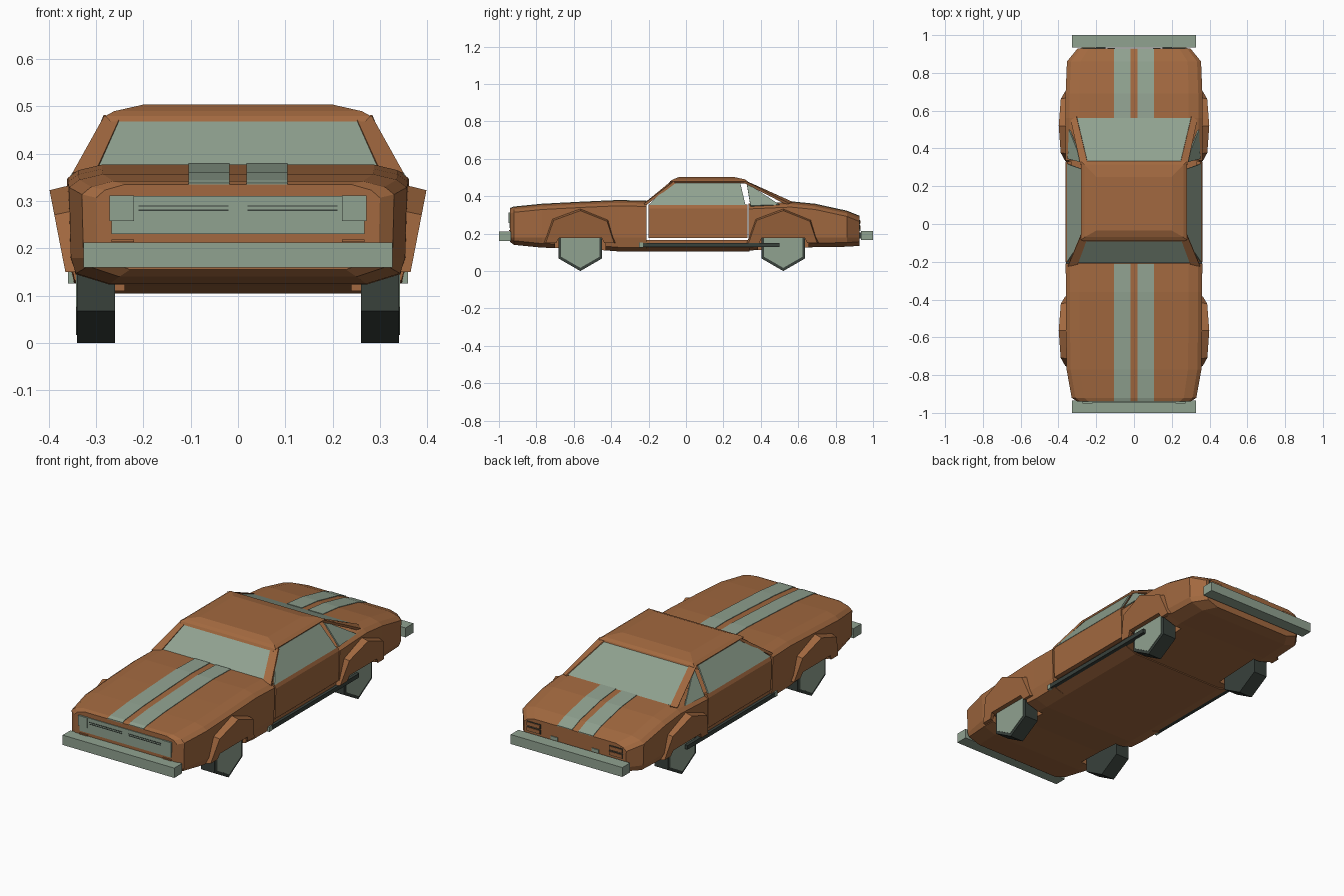
import bpy, bmesh, math
from mathutils import Vector

cube = bpy.data.objects.get("Cube")
if cube:
    bpy.data.objects.remove(cube)


def material(name, rgb):
    m = bpy.data.materials.new(name)
    m.use_nodes = True
    m.diffuse_color = (*rgb, 1)
    bsdf = next(n for n in m.node_tree.nodes if n.type == 'BSDF_PRINCIPLED')
    bsdf.inputs["Base Color"].default_value = (*rgb, 1)
    return m


BROWN = material("bronze paint", (0.36, 0.14, 0.05))
PALE = material("pale grey green", (0.28, 0.36, 0.28))
DARK = material("dark rubber", (0.04, 0.052, 0.044))


def loft(name, rings, mat, caps=True):
    """Skin a list of equal closed rings, capping both ends."""
    bm = bmesh.new()
    rows = [[bm.verts.new(p) for p in ring] for ring in rings]
    n = len(rows[0])
    for a, b in zip(rows, rows[1:]):
        for i in range(n):
            j = (i + 1) % n
            bm.faces.new((a[i], a[j], b[j], b[i]))
    if caps:
        bm.faces.new(rows[0])
        bm.faces.new(rows[-1])
    bmesh.ops.recalc_face_normals(bm, faces=bm.faces)
    me = bpy.data.meshes.new(name)
    bm.to_mesh(me)
    bm.free()
    me.materials.append(mat)
    ob = bpy.data.objects.new(name, me)
    bpy.context.collection.objects.link(ob)
    return ob


def box(name, x, y, z, mat):
    return loft(name, [[(x[0], y[0], h), (x[1], y[0], h), (x[1], y[1], h), (x[0], y[1], h)]
                       for h in z], mat)


def panel(name, pts, mat, thick=0.008):
    """Flat panel given thickness towards the cabin."""
    pts = [Vector(p) for p in pts]
    nor = (pts[1] - pts[0]).cross(pts[2] - pts[0]).normalized()
    if nor.z > 0:
        nor = -nor
    return loft(name, [pts, [p + nor * thick for p in pts]], mat)


def sides(pts, s):
    return [(s * x, y, z) for x, y, z in pts]


# Body sections
def section(y, top, w, bottom):
    half = [(0.80 * w, top), (0.94 * w, top - 0.012), (w, top - 0.028), (0.99 * w, 0.18),
            (0.96 * w, bottom + 0.022), (0.76 * w, bottom)]
    return [(x, y, z) for x, z in half] + [(-x, y, z) for x, z in reversed(half)]


FRONT = [(-0.94, 0.335, 0.30, 0.155), (-0.92, 0.342, 0.33, 0.14), (-0.77, 0.357, 0.357, 0.125),
         (-0.56, 0.368, 0.36, 0.12), (-0.36, 0.377, 0.36, 0.105), (-0.21, 0.373, 0.362, 0.105)]
REAR = [(0.335, 0.36, 0.362, 0.11), (0.56, 0.37, 0.362, 0.12), (0.69, 0.357, 0.362, 0.128),
        (0.86, 0.32, 0.355, 0.13), (0.928, 0.293, 0.30, 0.135)]
front_body = loft("front_body", [section(*s) for s in FRONT], BROWN)
rear_body = loft("rear_body", [section(*s) for s in REAR], BROWN)


# Wheel wells cut up into the body
def cut(target, y):
    for s in (-1, 1):
        cutter = box("well_cutter", (s * 0.24, s * 0.45), (y - 0.135, y + 0.135), (0, 0.18), BROWN)
        cutter.hide_render = True
        mod = target.modifiers.new("well", 'BOOLEAN')
        mod.operation, mod.solver, mod.object = 'DIFFERENCE', 'EXACT', cutter
        bpy.context.view_layer.objects.active = target
        bpy.ops.object.modifier_apply(modifier=mod.name)
        bpy.data.objects.remove(cutter)


FRONT_AXLE, REAR_AXLE = -0.565, 0.52
cut(front_body, FRONT_AXLE)
cut(rear_body, REAR_AXLE)

# Floor pan between the body halves
pan = [(0.345, 0.165), (0.345, 0.13), (0.275, 0.105)]
pan += [(-x, z) for x, z in reversed(pan)]
loft("floor_pan", [[(x, y, z) for x, z in pan] for y in (-0.215, 0.34)], BROWN)

# Paired side parts
door = [(0.352, 0.355), (0.362, 0.335), (0.358, 0.176), (0.33, 0.176), (0.33, 0.35)]
arch = [(-0.195, 0.15), (-0.15, 0.28), (0, 0.336), (0.15, 0.275), (0.19, 0.15),
        (0.135, 0.15), (0.12, 0.18), (-0.12, 0.18), (-0.135, 0.15)]
for s, side in ((1, "left"), (-1, "right")):
    loft(side + "_door", [[(s * x, y, z) for x, z in door] for y in (-0.2, 0.33)], BROWN)
    box(side + "_side_pipe", (s * 0.335, s * 0.36), (-0.23, 0.5), (0.128, 0.15), DARK)
    box(side + "_pipe_tip", (s * 0.335, s * 0.36), (-0.252, -0.23), (0.126, 0.152), PALE)

    # Windows and pillars
    panel(side + "_door_glass", sides([(0.355, -0.2, 0.353), (0.355, 0.318, 0.353),
                                       (0.275, 0.29, 0.472), (0.275, -0.08, 0.472)], s), PALE)
    panel(side + "_quarter_glass", sides([(0.352, 0.345, 0.35), (0.345, 0.5, 0.355),
                                          (0.275, 0.325, 0.47)], s), PALE)
    panel(side + "_front_pillar", sides([(0.298, -0.215, 0.37), (0.35, -0.225, 0.36),
                                         (0.283, -0.065, 0.48), (0.25, -0.085, 0.476)], s),
          BROWN, 0.014)
    panel(side + "_rear_pillar", sides([(0.305, 0.57, 0.37), (0.335, 0.55, 0.362),
                                        (0.284, 0.315, 0.482), (0.248, 0.33, 0.478)], s),
          BROWN, 0.014)

    # Wheels and flared arches
    for y, end in ((FRONT_AXLE, "front"), (REAR_AXLE, "rear")):
        def hexagon(x, r):
            return [(s * x, y + r * math.sin(k * math.pi / 3),
                     0.135 - r * math.cos(k * math.pi / 3)) for k in range(6)]
        loft(f"{side}_{end}_tyre", [hexagon(0.26, 0.135), hexagon(0.34, 0.135)], DARK)
        loft(f"{side}_{end}_hub", [hexagon(0.335, 0.118), hexagon(0.343, 0.118)], PALE)
        inner = [(s * 0.345, y + dy, z) for dy, z in arch]
        outer = [(s * (0.365 + 0.18 * (z - 0.15)), y + dy * 0.95, 0.15 + (z - 0.15) * 0.93)
                 for dy, z in arch]
        loft(f"{side}_{end}_arch", [inner, outer], BROWN)

# Roof
loft("roof", [[(sx * x, y, z) for sx, y in ((-1, a), (1, a), (1, b), (-1, b))]
              for x, a, b, z in ((0.27, -0.092, 0.335, 0.468), (0.28, -0.085, 0.33, 0.48),
                                 (0.262, -0.07, 0.315, 0.49), (0.20, -0.035, 0.25, 0.504))], BROWN)

# Front and rear glass
panel("windscreen", [(-0.302, -0.207, 0.37), (0.302, -0.207, 0.37),
                     (0.252, -0.085, 0.472), (-0.252, -0.085, 0.472)], PALE)
panel("rear_window", [(-0.31, 0.56, 0.37), (0.31, 0.56, 0.37),
                      (0.25, 0.33, 0.474), (-0.25, 0.33, 0.474)], PALE)

# Twin stripes that follow the hood and the rear deck
for stations, place in ((FRONT, "hood"), (REAR[1:], "deck")):
    for x0, x1 in ((-0.105, -0.018), (0.018, 0.105)):
        loft(place + "_stripe", [[(x0, y, z - 0.003), (x1, y, z - 0.003),
                                  (x1, y, z + 0.003), (x0, y, z + 0.003)]
                                 for y, z, _, _ in stations], PALE)

# Bumpers
box("front_bumper", (-0.327, 0.327), (-1, -0.935), (0.16, 0.212), PALE)
box("rear_bumper", (-0.327, 0.327), (0.935, 1), (0.165, 0.215), PALE)
for s in (-1, 1):
    box("rear_bumper_mount", (s * 0.15, s * 0.2), (0.92, 0.94), (0.175, 0.205), DARK)

# Grille, headlamps and nose details
box("grille", (-0.268, 0.268), (-0.944, -0.938), (0.23, 0.311), PALE)
for s in (-1, 1):
    box("headlamp", (s * 0.22, s * 0.272), (-0.949, -0.94), (0.258, 0.312), PALE)
    box("nose_lamp", (s * 0.22, s * 0.268), (-0.946, -0.938), (0.213, 0.219), BROWN)
    for z in (0.279, 0.288):
        box("grille_slot", (s * 0.02, s * 0.21), (-0.946, -0.942), (z, z + 0.003), DARK)

# Tail lamps
for s in (-1, 1):
    for z in (0.222, 0.25):
        box("tail_lamp_frame", (s * 0.2, s * 0.282), (0.926, 0.931), (z, z + 0.024), DARK)
        box("tail_lamp", (s * 0.203, s * 0.279), (0.926, 0.934), (z + 0.003, z + 0.021), BROWN)
    box("reverse_lamp", (s * 0.1, s * 0.14), (0.926, 0.933), (0.215, 0.232), PALE)
